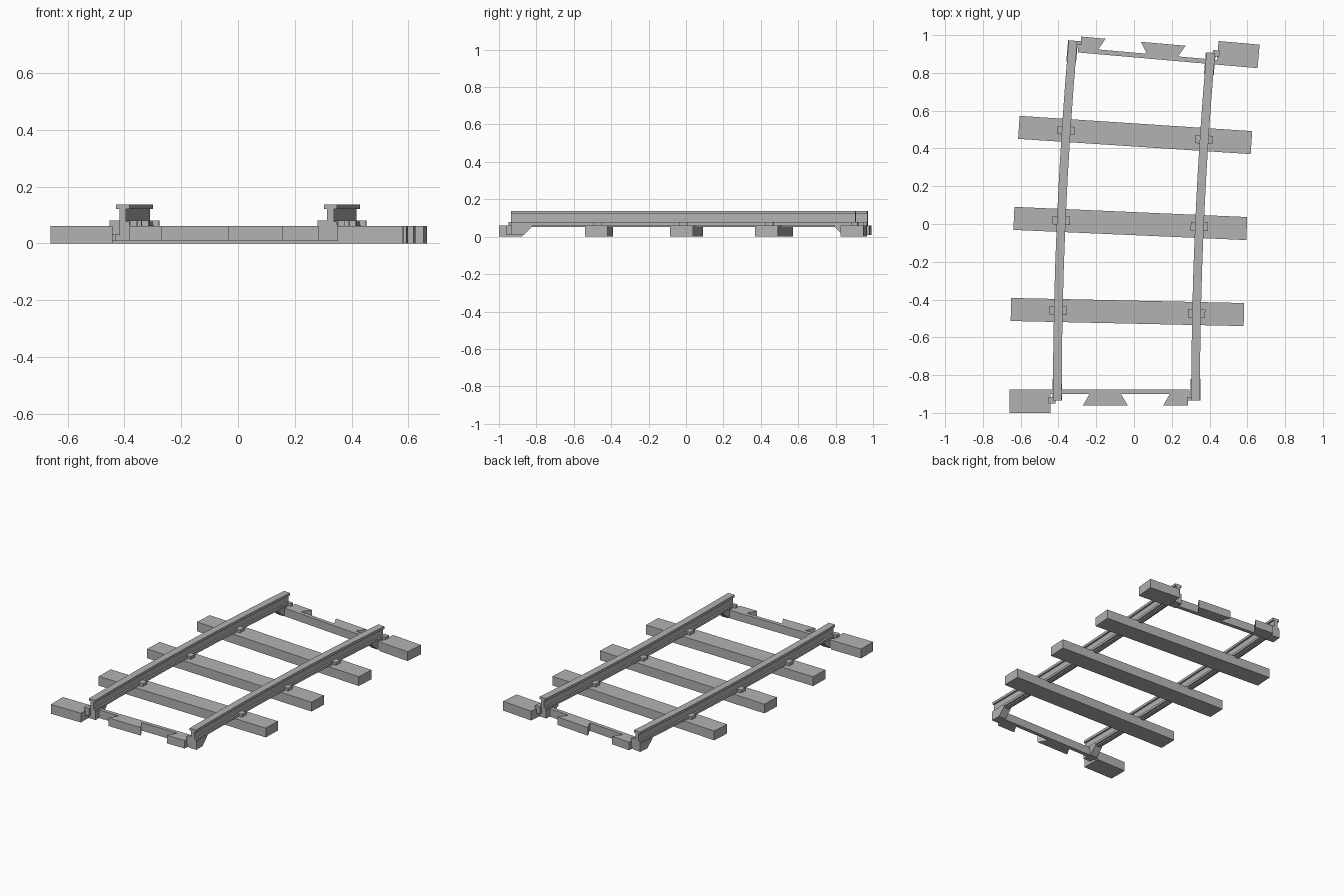
import bpy
import bmesh
from math import sin, cos, pi, radians
from mathutils import Matrix, Vector

cube = bpy.data.objects.get("Cube")
if cube:
    bpy.data.objects.remove(cube, do_unlink=True)

RADIUS = 21.5            # centre line of the curve
SWEEP = radians(5)
START = Vector((-0.04, -0.935, 0))
GAUGE = 0.366            # half the distance between rails
TIE_TOP = 0.061
CLIP_TOP = 0.08

grey = bpy.data.materials.new("rail grey")
grey.use_nodes = True
colour = (0.45, 0.45, 0.45, 1)
grey.diffuse_color = colour
grey.node_tree.nodes["Principled BSDF"].inputs["Base Color"].default_value = colour


def frame(angle):
    """Local frame on the centre line, y pointing along the track."""
    offset = Vector((RADIUS * (1 - cos(angle)), RADIUS * sin(angle), 0))
    return Matrix.Translation(START + offset) @ Matrix.Rotation(-angle, 4, 'Z')


def finish(name, bm, matrix):
    bmesh.ops.recalc_face_normals(bm, faces=bm.faces)
    mesh = bpy.data.meshes.new(name)
    bm.to_mesh(mesh)
    bm.free()
    mesh.materials.append(grey)
    obj = bpy.data.objects.new(name, mesh)
    obj.matrix_world = matrix
    bpy.context.collection.objects.link(obj)


def prism(name, outline, low, high, matrix, axis='Z'):
    """Extrude an outline: (x, y) along z, or (y, z) along x."""
    bm = bmesh.new()
    place = (lambda a, b, d: (a, b, d)) if axis == 'Z' else (lambda a, b, d: (d, a, b))
    rings = [[bm.verts.new(place(a, b, d)) for a, b in outline] for d in (low, high)]
    for ring in rings:
        bm.faces.new(ring)
    for i in range(len(outline)):
        j = (i + 1) % len(outline)
        bm.faces.new((rings[0][i], rings[0][j], rings[1][j], rings[1][i]))
    finish(name, bm, matrix)


def box(name, x0, x1, y0, y1, z0, z1, matrix):
    prism(name, [(x0, y0), (x1, y0), (x1, y1), (x0, y1)], z0, z1, matrix)


def rail(name, side):
    """Sweep a stepped rail section along the arc."""
    half = [(0.012, 0.053), (0.012, 0.061), (0.023, 0.061), (0.023, 0.076),
            (0.012, 0.076), (0.012, 0.121), (0.023, 0.121), (0.023, 0.137)]
    section = half + [(-x, z) for x, z in reversed(half)]
    bm = bmesh.new()
    steps = 8
    rings = []
    for s in range(steps + 1):
        m = frame(SWEEP * s / steps)
        rings.append([bm.verts.new(m @ Vector((side * GAUGE + x, 0, z))) for x, z in section])
    for a, b in zip(rings, rings[1:]):
        for i in range(len(section)):
            j = (i + 1) % len(section)
            bm.faces.new((a[i], a[j], b[j], b[i]))
    bm.faces.new(rings[0])
    bm.faces.new(rings[-1])
    finish(name, bm, Matrix())


def end_tie(name, m):
    """Half tie with interlocking teeth, seen from the track's open end."""
    box(name + "_block", -0.62, -0.402, -0.065, 0.06, 0, TIE_TOP, m)
    box(name + "_bar", -0.402, 0.335, 0.035, 0.06, 0.008, TIE_TOP, m)
    tooth = [(-0.23, -0.025), (0.007, -0.025), (-0.03, 0.036), (-0.195, 0.036)]
    half_tooth = [(0.195, -0.025), (0.325, -0.025), (0.325, 0.004),
                  (0.345, 0.004), (0.345, 0.036), (0.23, 0.036)]
    prism(name + "_tooth", tooth, 0.008, TIE_TOP, m)
    prism(name + "_half_tooth", half_tooth, 0.008, TIE_TOP, m)
    # Sloped rail supports and their side tabs
    support = [(0, 0.008), (0.065, 0.008), (0.115, 0.056), (0.115, 0.064), (0, 0.064)]
    for side, label in ((-1, "_left"), (1, "_right")):
        x = side * GAUGE
        prism(name + label + "_support", support, x - 0.026, x + 0.026, m, 'X')
        box(name + label + "_tab", x - 0.046, x - 0.01, -0.015 if side < 0 else 0, 0.018,
            0.03, CLIP_TOP, m)


rail("left_hand_rail", 1)
rail("right_hand_rail", -1)

# Full ties with a clip under each rail
for n in range(1, 4):
    m = frame(SWEEP * n / 4)
    box(f"tie_{n}", -0.617, 0.617, -0.061, 0.061, 0, TIE_TOP, m)
    for side, label in ((-1, "right"), (1, "left")):
        x = side * GAUGE
        box(f"clip_{n}_{label}", x - 0.046, x + 0.046, -0.022, 0.022, 0.055, CLIP_TOP, m)

end_tie("front_end", frame(0))
end_tie("back_end", frame(SWEEP) @ Matrix.Rotation(pi, 4, 'Z'))
